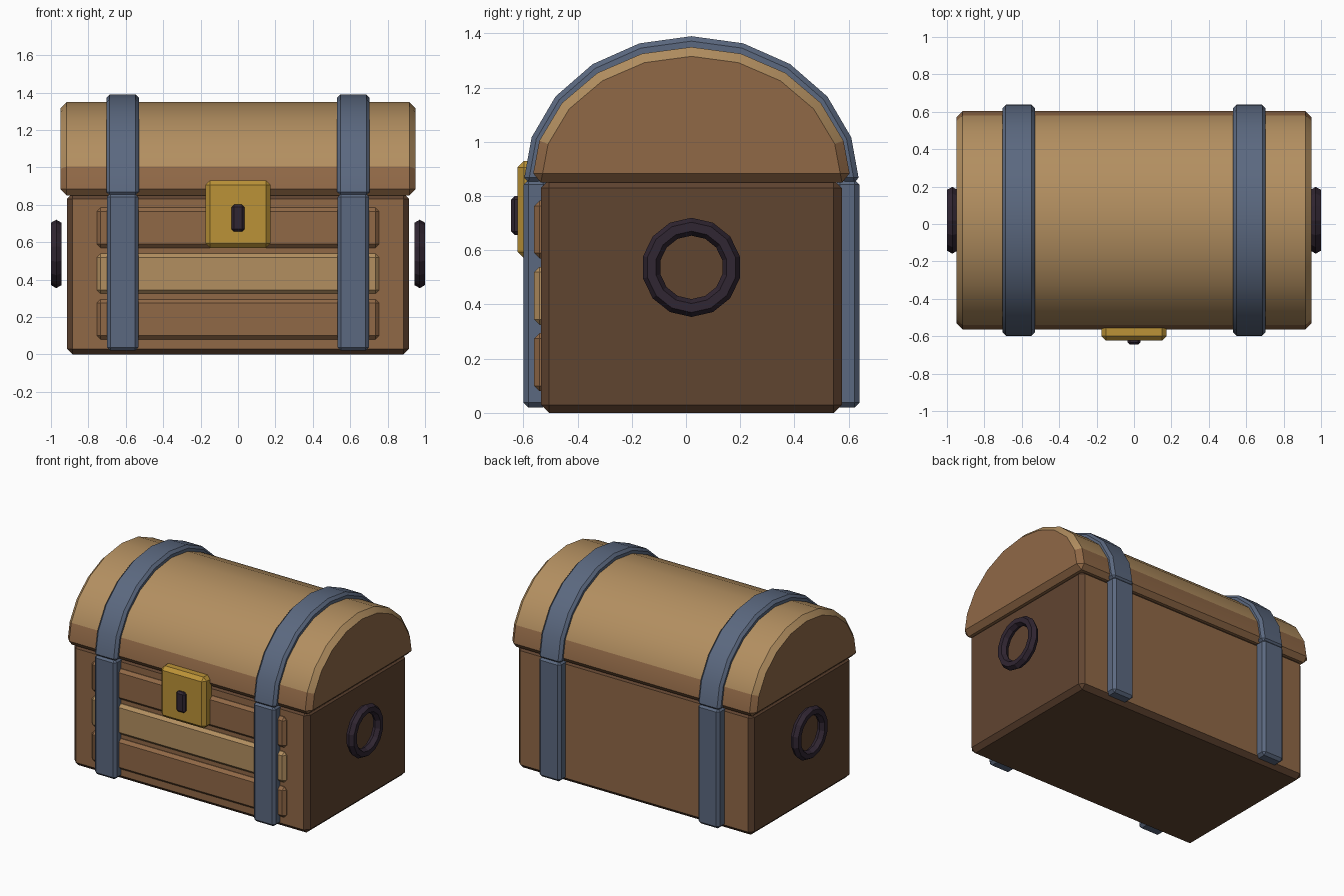
import bpy, bmesh, math
from mathutils import Matrix, Vector

if "Cube" in bpy.data.objects:
    bpy.data.objects.remove(bpy.data.objects["Cube"])

CY = 0.02       # depth centre of the chest
RIM = 0.85      # height where the lid meets the body


def material(name, rgb):
    m = bpy.data.materials.new(name)
    m.diffuse_color = (*rgb, 1)
    m.use_nodes = True
    m.node_tree.nodes["Principled BSDF"].inputs["Base Color"].default_value = m.diffuse_color
    return m


TAN = material("light wood", (0.45, 0.275, 0.118))
BROWN = material("brown wood", (0.28, 0.14, 0.062))
DARK = material("dark wood", (0.118, 0.058, 0.03))
STEEL = material("blue steel", (0.105, 0.14, 0.215))
GOLD = material("gold", (0.5, 0.29, 0.038))
BLACK = material("dark iron", (0.03, 0.019, 0.032))


def finish(name, bm, mats, bevel=0, rule=None, smooth=False):
    """Bevel the hard edges, colour faces by rule and make the object."""
    bmesh.ops.recalc_face_normals(bm, faces=bm.faces)
    if bevel:
        hard = [e for e in bm.edges if e.calc_face_angle(0) > 0.6]
        bmesh.ops.bevel(bm, geom=hard, offset=bevel, segments=1,
                        affect='EDGES', clamp_overlap=True)
    bm.normal_update()
    if rule:
        for f in bm.faces:
            f.material_index = rule(f.normal, f.calc_center_median())
    me = bpy.data.meshes.new(name)
    bm.to_mesh(me)
    bm.free()
    for m in mats:
        me.materials.append(m)
    ob = bpy.data.objects.new(name, me)
    bpy.context.collection.objects.link(ob)
    if smooth:
        bpy.ops.object.select_all(action='DESELECT')
        ob.select_set(True)
        bpy.context.view_layer.objects.active = ob
        bpy.ops.object.shade_smooth_by_angle(angle=math.radians(30))
    return ob


def box(name, lo, hi, mat, bevel, rule=None):
    bm = bmesh.new()
    lo, hi = Vector(lo), Vector(hi)
    bmesh.ops.create_cube(bm, size=1, matrix=Matrix.Translation((lo + hi) / 2)
                          @ Matrix.Diagonal((*(hi - lo), 1)))
    return finish(name, bm, mat if isinstance(mat, list) else [mat], bevel, rule)


def arc(ry, rz, steps=10):
    return [(CY + ry * math.cos(math.pi * i / steps),
             RIM + rz * math.sin(math.pi * i / steps)) for i in range(steps + 1)]


def prism(name, profile, x0, x1, mats, bevel, rule=None):
    """Extrude a (y, z) profile along x."""
    bm = bmesh.new()
    face = bm.faces.new([bm.verts.new((x0, y, z)) for y, z in profile])
    new = bmesh.ops.extrude_face_region(bm, geom=[face])["geom"]
    bmesh.ops.translate(bm, vec=(x1 - x0, 0, 0),
                        verts=[v for v in new if isinstance(v, bmesh.types.BMVert)])
    return finish(name, bm, mats, bevel, rule, smooth=True)


# Body: brown front and back, dark ends, edges and base
box("chest_body", (-0.915, CY - 0.555, 0), (0.915, CY + 0.555, 0.86),
    [BROWN, DARK], 0.03, lambda n, c: 0 if abs(n.y) > 0.9 else 1)

# Rounded lid: light top, brown ends and lowest strip
prism("lid", arc(0.59, 0.50), -0.95, 0.95, [TAN, BROWN], 0.034,
      lambda n, c: 1 if abs(n.x) > 0.9 or c.z < 1.0 else 0)

# Front planks
for i, mat in enumerate((BROWN, TAN, BROWN)):
    z = 0.187 + 0.245 * i
    box(f"front_plank_{i + 1}", (-0.755, -0.56, z - 0.107),
        (0.755, -0.51, z + 0.107), mat, 0.02)

# Metal straps over the lid and down front and back
for side, x in (("left", -0.617), ("right", 0.617)):
    prism(f"lid_strap_{side}", arc(0.62, 0.54) + arc(0.55, 0.46)[::-1],
          x - 0.087, x + 0.087, [STEEL], 0.018)
    for face, s in (("front", -1), ("back", 1)):
        ys = sorted((CY + s * 0.62, CY + s * 0.53))
        box(f"{face}_strap_{side}", (x - 0.084, ys[0], 0.02),
            (x + 0.084, ys[1], 0.86), STEEL, 0.018)

# Lock plate and keyhole
box("lock_plate", (-0.175, -0.622, 0.57), (0.175, -0.52, 0.93), GOLD, 0.024)
box("keyhole", (-0.034, -0.645, 0.657), (0.034, -0.60, 0.80), BLACK, 0.012)

# Ring handles on both ends
for side, s in (("left", -1), ("right", 1)):
    bpy.ops.mesh.primitive_torus_add(
        major_segments=14, minor_segments=6, major_radius=0.15, minor_radius=0.033,
        location=(s * 0.9715, CY, 0.537), rotation=(0, math.pi / 2, 0))
    ring = bpy.context.object
    ring.name = f"ring_handle_{side}"
    ring.data.materials.append(BLACK)
